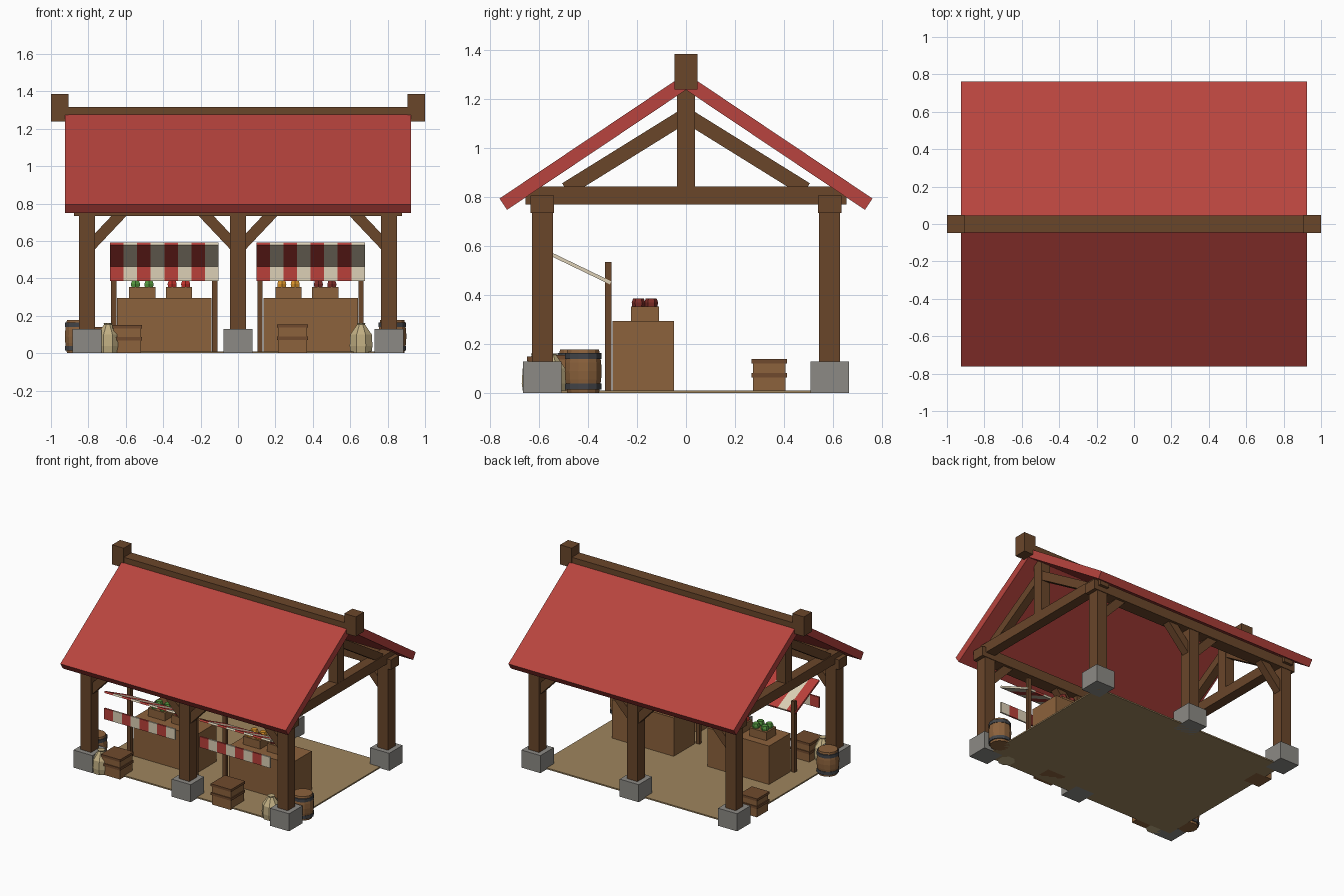
import bpy, bmesh, math
from mathutils import Vector, Matrix

if "Cube" in bpy.data.objects:
    bpy.data.objects.remove(bpy.data.objects["Cube"])


def mat(name, r, g, b):
    m = bpy.data.materials.new(name)
    lin = [(c / 255 / 12.92) if c < 10 else ((c / 255 + 0.055) / 1.055) ** 2.4 for c in (r, g, b)]
    m.diffuse_color = (*lin, 1)
    m.use_nodes = True
    m.node_tree.nodes["Principled BSDF"].inputs["Base Color"].default_value = m.diffuse_color
    return m


TIMBER = mat("timber", 106, 70, 42)
PLANK = mat("plank", 140, 98, 60)
SLAT = mat("slat", 112, 74, 45)
STONE = mat("stone", 140, 138, 133)
ROOF = mat("roof_red", 184, 68, 62)
RED = mat("cloth_red", 186, 64, 58)
CREAM = mat("cloth_cream", 220, 208, 182)
SACK = mat("sackcloth", 192, 174, 130)
EARTH = mat("earth", 158, 133, 94)
IRON = mat("iron", 66, 68, 72)
GREEN = mat("green", 84, 152, 62)
ORANGE = mat("orange", 222, 150, 45)
APPLE = mat("apple", 196, 50, 44)
MAROON = mat("maroon", 128, 46, 40)


def finish(name, bm, m):
    bmesh.ops.recalc_face_normals(bm, faces=bm.faces)
    me = bpy.data.meshes.new(name)
    bm.to_mesh(me)
    bm.free()
    me.materials.append(m)
    o = bpy.data.objects.new(name, me)
    bpy.context.collection.objects.link(o)
    return o


def box(name, x0, x1, y0, y1, z0, z1, m):
    bm = bmesh.new()
    c = Vector(((x0 + x1) / 2, (y0 + y1) / 2, (z0 + z1) / 2))
    bmesh.ops.create_cube(bm, size=1, matrix=Matrix.Translation(c) @ Matrix.Diagonal((x1 - x0, y1 - y0, z1 - z0, 1)))
    return finish(name, bm, m)


def block(name, x, y, w, d, z0, z1, m):
    return box(name, x - w / 2, x + w / 2, y - d / 2, y + d / 2, z0, z1, m)


def strut(name, a, b, w, m):
    a, b = Vector(a), Vector(b)
    bm = bmesh.new()
    rot = (b - a).to_track_quat('Z', 'Y').to_matrix().to_4x4()
    bmesh.ops.create_cube(bm, size=1, matrix=Matrix.Translation((a + b) / 2) @ rot
                          @ Matrix.Diagonal((w, w, (b - a).length, 1)))
    return finish(name, bm, m)


def prism(name, pts, x0, x1, m):
    """Extrude a (y, z) profile along x."""
    bm = bmesh.new()
    f = bm.faces.new([bm.verts.new((x0, y, z)) for y, z in pts])
    new = bmesh.ops.extrude_face_region(bm, geom=[f])["geom"]
    bmesh.ops.translate(bm, vec=(x1 - x0, 0, 0), verts=[v for v in new if isinstance(v, bmesh.types.BMVert)])
    return finish(name, bm, m)


def lathe(name, x, y, profile, n, m):
    """Stack of n-sided rings from (radius, z), capped at both ends."""
    bm = bmesh.new()
    rings = [[bm.verts.new((x + r * math.cos(2 * math.pi * (i + .5) / n),
                            y + r * math.sin(2 * math.pi * (i + .5) / n), z)) for i in range(n)]
             for r, z in profile]
    for lo, hi in zip(rings, rings[1:]):
        for i in range(n):
            j = (i + 1) % n
            bm.faces.new((lo[i], lo[j], hi[j], hi[i]))
    bm.faces.new(rings[0])
    bm.faces.new(rings[-1])
    return finish(name, bm, m)


PX, PY = 0.807, 0.587

# Ground slab
box("floor", -0.81, 0.81, -0.59, 0.59, 0, 0.01, EARTH)

# Posts on stone footings, wall plates and knee braces
for sy in (-1, 1):
    y = sy * PY
    for x in (-PX, 0, PX):
        block("footing", x, y, 0.156, 0.157, 0, 0.13, STONE)
        block("post", x, y, 0.085, 0.086, 0.13, 0.74, TIMBER)
        for sx in (-1, 1):
            if abs(x + sx * 0.1) < PX:
                strut("knee_brace", (x + sx * 0.02, y, 0.575), (x + sx * 0.19, y, 0.755), 0.058, TIMBER)
    block("wall_plate", 0, y, 1.754, 0.095, 0.735, 0.808, TIMBER)

# Gable trusses
for x in (-PX, PX):
    block("tie_beam", x, 0, 0.075, 1.31, 0.77, 0.845, TIMBER)
    block("king_post", x, 0, 0.074, 0.075, 0.845, 1.26, TIMBER)
    for sy in (-1, 1):
        strut("truss_brace", (x, sy * 0.49, 0.832), (x, sy * 0.01, 1.13), 0.06, TIMBER)

# Roof slopes, ridge beam and its end blocks
for sy in (-1, 1):
    prism("roof_slope", [(0, 1.306), (sy * 0.762, 0.795), (sy * 0.731, 0.749), (0, 1.239)], -0.925, 0.925, ROOF)
    box("ridge_end", *sorted((sy * 0.905, sy * 1.0)), -0.047, 0.047, 1.24, 1.385, TIMBER)
block("ridge_beam", 0, 0, 1.82, 0.09, 1.245, 1.317, TIMBER)


def goods_crate(x, y, z, fruit):
    block("goods_crate", x, y, 0.14, 0.115, z, z + 0.06, PLANK)
    for dx in (-0.036, 0.036):
        for dy in (-0.026, 0.026):
            lathe("produce", x + dx, y + dy, [(0.024, z + 0.05), (0.028, z + 0.075), (0.022, z + 0.092)], 6, fruit)


# Two stalls with counters, canopy posts and striped canopies
for cx, fruits in ((-0.394, (GREEN, APPLE)), (0.388, (ORANGE, MAROON))):
    block("counter", cx, -0.175, 0.505, 0.25, 0.01, 0.295, PLANK)
    for s in (-1, 1):
        block("canopy_post", cx + s * 0.27, -0.318, 0.028, 0.026, 0.01, 0.535, TIMBER)
        goods_crate(cx + s * 0.098 - 0.02, -0.168, 0.295, fruits[(s + 1) // 2])
    for i in range(8):
        x0 = cx - 0.29 + i * 0.0725
        m = (RED, CREAM)[i % 2]
        prism("canopy_stripe", [(-0.585, 0.592), (-0.305, 0.457), (-0.311, 0.444), (-0.591, 0.579)], x0, x0 + 0.0725, m)
        box("valance_stripe", x0, x0 + 0.0725, -0.592, -0.58, 0.385, 0.465, m)

# Slatted crates on the floor
for x, y, w, h in ((-0.592, -0.57, 0.145, 0.15), (0.292, -0.535, 0.155, 0.155), (-0.8, 0.34, 0.133, 0.14)):
    block("crate", x, y, w, w, 0, h - 0.004, PLANK)
    for z in (h * 0.46, h - 0.018):
        block("crate_slat", x, y, w + 0.012, w + 0.012, z, z + 0.018, SLAT)

# Barrels with iron hoops
for x, y in ((-0.85, -0.45), (0.825, -0.42)):
    lathe("barrel", x, y, [(0.067, 0), (0.076, 0.055), (0.078, 0.09), (0.076, 0.125), (0.067, 0.178)], 12, PLANK)
    for z in (0.015, 0.14):
        lathe("barrel_hoop", x, y, [(0.077, z), (0.077, z + 0.024)], 12, IRON)

# Grain sacks
for x, y in ((-0.695, -0.61), (0.658, -0.55)):
    lathe("sack", x, y, [(0.06, 0), (0.066, 0.04), (0.062, 0.1), (0.022, 0.155), (0.026, 0.163)], 8, SACK)
